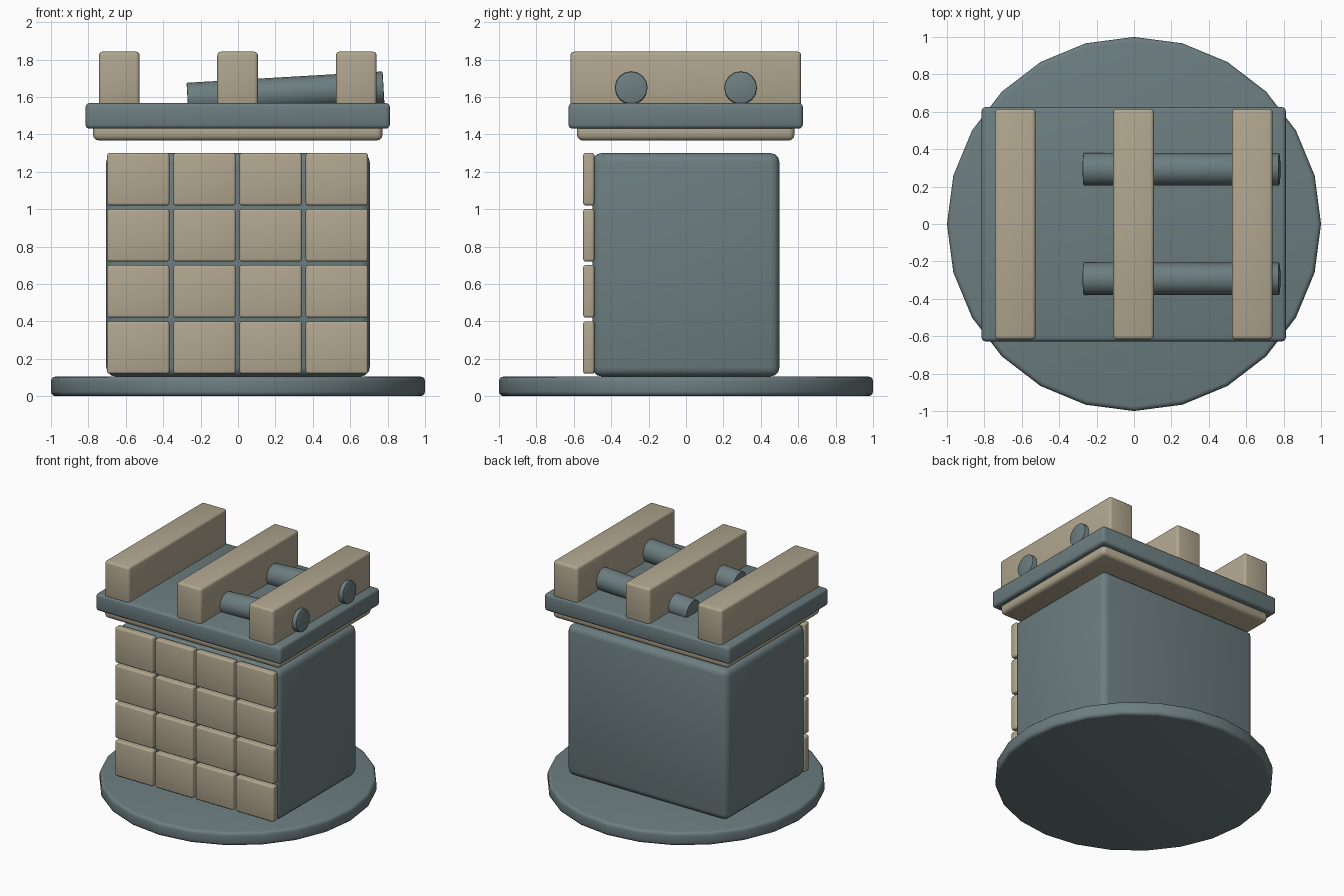
import bpy, math

if "Cube" in bpy.data.objects:
    bpy.data.objects.remove(bpy.data.objects["Cube"])


def material(name, rgb):
    m = bpy.data.materials.new(name)
    m.diffuse_color = (*rgb, 1)
    m.use_nodes = True
    m.node_tree.nodes["Principled BSDF"].inputs["Base Color"].default_value = m.diffuse_color
    return m


SLATE = material("slate grey", (0.15, 0.205, 0.215))
TAN = material("tan stone", (0.44, 0.385, 0.275))


def finish(name, mat, bevel, segments=3):
    """Name, colour, round the edges and smooth the active object."""
    ob = bpy.context.object
    ob.name = name
    ob.data.materials.append(mat)
    bpy.ops.object.transform_apply(location=False, rotation=False, scale=True)
    mod = ob.modifiers.new("rounded edges", 'BEVEL')
    mod.width = bevel
    mod.segments = segments
    mod.limit_method = 'ANGLE'
    mod.angle_limit = math.radians(40)
    bpy.ops.object.modifier_apply(modifier=mod.name)
    bpy.ops.object.shade_smooth_by_angle(angle=math.radians(35))
    return ob


def box(name, x, y, z, mat, bevel):
    """Box from (min, max) ranges along each axis."""
    spans = (x, y, z)
    bpy.ops.mesh.primitive_cube_add(size=1, location=[(a + b) / 2 for a, b in spans])
    bpy.context.object.scale = [b - a for a, b in spans]
    return finish(name, mat, bevel)


# Round base plate
bpy.ops.mesh.primitive_cylinder_add(vertices=24, radius=1, depth=0.105, location=(0, 0, 0.0525))
finish("base_plate", SLATE, 0.025)

# Main block
box("body", (-0.705, 0.705), (-0.5, 0.5), (0.105, 1.3), SLATE, 0.05)

# Grid of front tiles
for row in range(4):
    for col in range(4):
        x, z = -0.7 + col * 0.354, 0.12 + row * 0.3
        box(f"front_tile_{row}_{col}", (x, x + 0.333), (-0.55, -0.49), (z, z + 0.28), TAN, 0.013)

# Floating roof: lower panel and slab
box("roof_underside", (-0.775, 0.772), (-0.583, 0.58), (1.367, 1.46), TAN, 0.03)
box("roof_slab", (-0.815, 0.812), (-0.628, 0.625), (1.43, 1.567), SLATE, 0.022)

# Three roof beams
for i, x in enumerate((-0.635, -0.002, 0.632)):
    box(f"roof_beam_{i}", (x - 0.109, x + 0.109), (-0.618, 0.616), (1.55, 1.842), TAN, 0.02)

# Two slightly tilted rods running through the beams
for i, y in enumerate((-0.293, 0.292)):
    bpy.ops.mesh.primitive_cylinder_add(vertices=16, radius=0.087, depth=1.05,
                                        location=(0.254, y, 1.619),
                                        rotation=(0, math.radians(90 - 3.3), 0))
    finish(f"roof_rod_{i}", SLATE, 0.006, 2)
